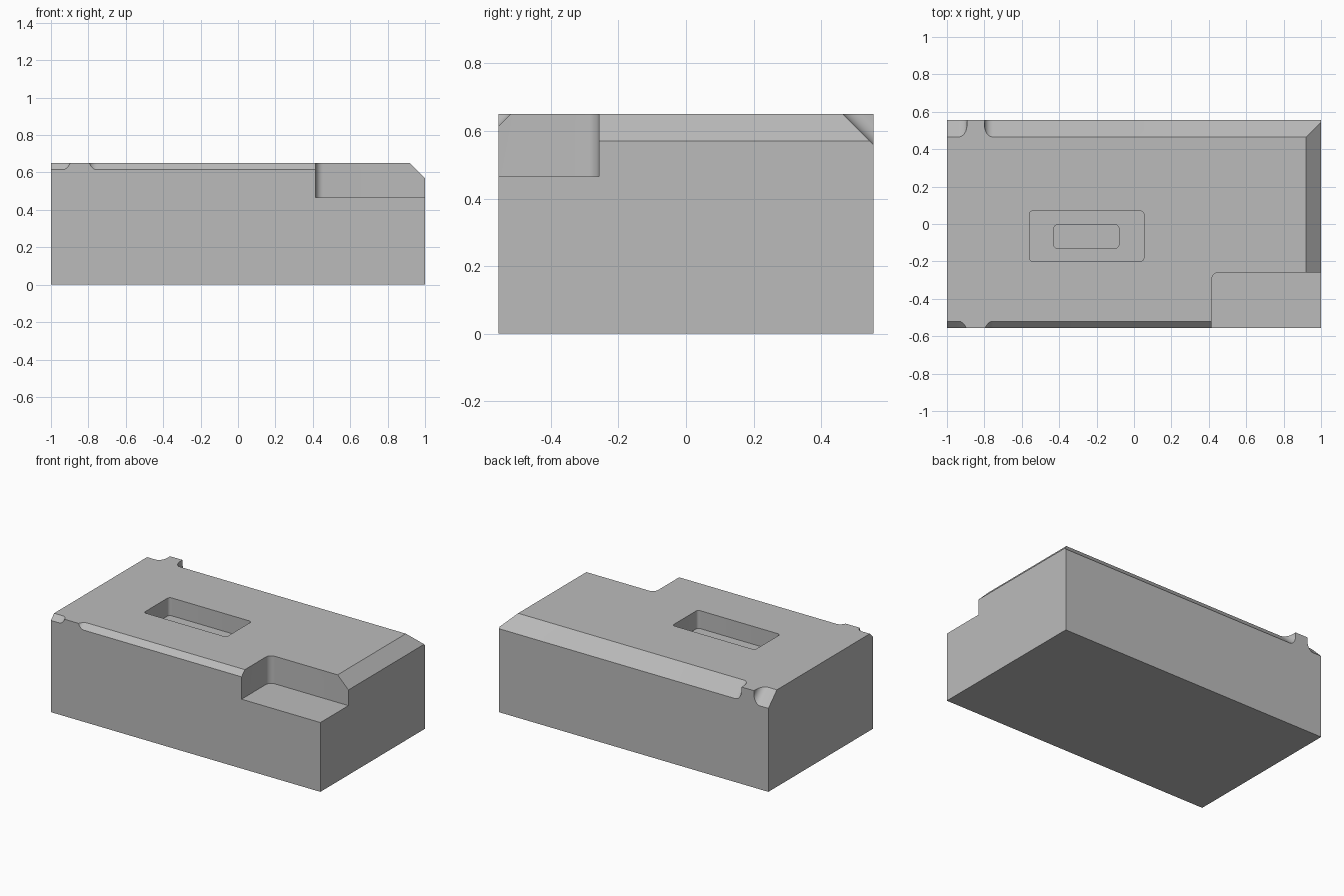
import bpy
import bmesh
from math import sin, cos, pi
from mathutils import Vector

if "Cube" in bpy.data.objects:
    bpy.data.objects.remove(bpy.data.objects["Cube"])

HALF_X, HALF_Y, TOP = 1.0, 0.555, 0.65

grey = bpy.data.materials.new("plain grey")
grey.use_nodes = True
grey.diffuse_color = (0.5, 0.5, 0.5, 1)
grey.node_tree.nodes["Principled BSDF"].inputs["Base Color"].default_value = (0.5, 0.5, 0.5, 1)


def prism(name, outline, origin, u, v, w, length):
    """Extrude a 2D outline, laid along u and v, by length along w."""
    origin, u, v, w = (Vector(a) for a in (origin, u, v, w))
    bm = bmesh.new()
    base = [bm.verts.new(origin + u * a + v * b) for a, b in outline]
    face = bm.faces.new(base)
    out = bmesh.ops.extrude_face_region(bm, geom=[face])
    moved = [g for g in out["geom"] if isinstance(g, bmesh.types.BMVert)]
    bmesh.ops.translate(bm, verts=moved, vec=w * length)
    bmesh.ops.recalc_face_normals(bm, faces=bm.faces)
    mesh = bpy.data.meshes.new(name)
    bm.to_mesh(mesh)
    bm.free()
    mesh.materials.append(grey)
    obj = bpy.data.objects.new(name, mesh)
    bpy.context.collection.objects.link(obj)
    return obj


def arc(cx, cy, r, start, end, steps=6):
    angles = [start + (end - start) * i / steps for i in range(steps + 1)]
    return [(cx + r * cos(a), cy + r * sin(a)) for a in angles]


def rounded_rect(x0, x1, y0, y1, r):
    centres = [(x1 - r, y1 - r), (x0 + r, y1 - r), (x0 + r, y0 + r), (x1 - r, y0 + r)]
    return [p for i, (cx, cy) in enumerate(centres)
            for p in arc(cx, cy, r, i * pi / 2, (i + 1) * pi / 2)]


def box_outline(a0, a1, b0, b1):
    return [(a0, b0), (a1, b0), (a1, b1), (a0, b1)]


def vertical_cut(name, rect, bottom):
    return prism(name, rounded_rect(*rect), (0, 0, bottom), (1, 0, 0), (0, 1, 0), (0, 0, 1), 1)


def edge_cut(name, side, size, wall, far, r=0.045):
    """Bevel cutter on a long edge, with a filleted wall where it stops."""
    d = 1 if far > wall else -1
    fillet = [(wall + d * (x - 0), y) for x, y in arc(r, r, r, pi, 1.5 * pi)]
    outline = fillet + [(far, 0), (far, 0.3), (wall, 0.3)]
    slope = Vector((0, side, -1)).normalized()
    normal = Vector((0, side, 1)).normalized()
    origin = Vector((0, side * (HALF_Y - size), TOP)) - slope * 0.2
    return prism(name, outline, origin, (1, 0, 0), normal, slope, 0.6)


# Main block
block = prism("block", box_outline(-HALF_X, HALF_X, -HALF_Y, HALF_Y),
              (0, 0, 0), (1, 0, 0), (0, 1, 0), (0, 0, 1), TOP)

# Long edge bevels, interrupted by a narrow tab near the left end
cutters = []
for label, side, size in (("back", 1, 0.09), ("front", -1, 0.035)):
    cutters.append(edge_cut(label + "_bevel_cut", side, size, -0.80, 1.3))
    cutters.append(edge_cut(label + "_notch_cut", side, size, -0.893, -1.3))

# Bevel on the end
slope, normal = Vector((1, 0, -1)).normalized(), Vector((1, 0, 1)).normalized()
cutters.append(prism("end_bevel_cut", box_outline(-1, 1, 0, 0.4),
                     Vector((HALF_X - 0.08, 0, TOP)) - slope * 0.2,
                     (0, 1, 0), normal, slope, 0.6))

# Corner step and the two-level pocket
cutters.append(vertical_cut("corner_step_cut", (0.415, 1.3, -0.9, -0.258, 0.04), 0.465))
cutters.append(vertical_cut("pocket_cut", (-0.56, 0.053, -0.20, 0.07, 0.02), 0.53))
cutters.append(vertical_cut("pocket_well_cut", (-0.43, -0.08, -0.132, -0.003, 0.025), 0.43))

bpy.ops.object.select_all(action="DESELECT")
bpy.context.view_layer.objects.active = block
block.select_set(True)
for cutter in cutters:
    mod = block.modifiers.new(cutter.name, "BOOLEAN")
    mod.operation = "DIFFERENCE"
    mod.solver = "EXACT"
    mod.object = cutter
    bpy.ops.object.modifier_apply(modifier=mod.name)
    bpy.data.objects.remove(cutter)

bpy.ops.object.shade_smooth_by_angle(angle=pi / 7)
